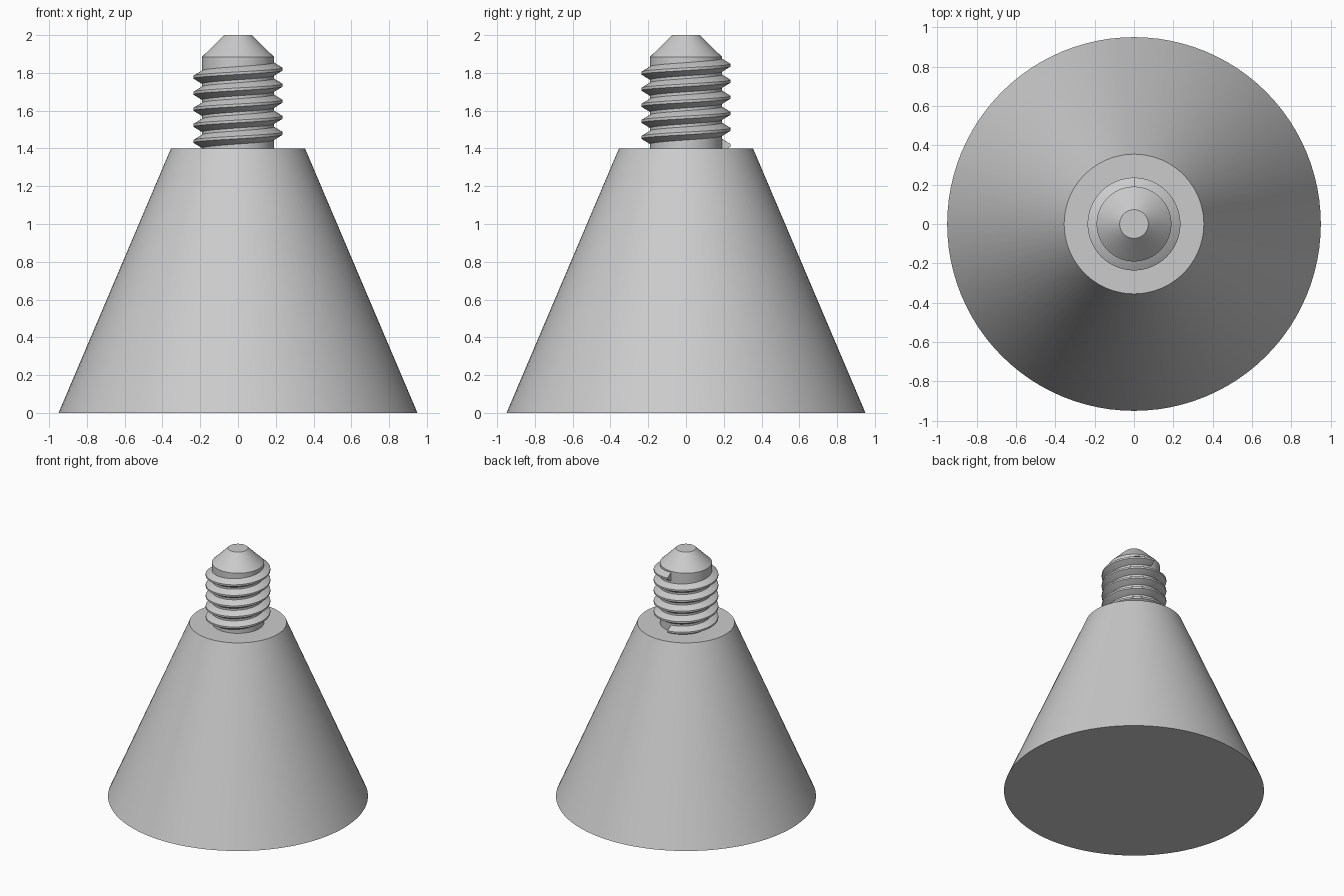
import bpy, bmesh
from math import cos, sin, tau, radians

cube = bpy.data.objects.get("Cube")
if cube:
    bpy.data.objects.remove(cube, do_unlink=True)

grey = bpy.data.materials.new("plain grey")
grey.use_nodes = True
colour = (0.6, 0.6, 0.6, 1)
grey.diffuse_color = colour
grey.node_tree.nodes["Principled BSDF"].inputs["Base Color"].default_value = colour


def ring(bm, profile, angle, lift=0):
    return [bm.verts.new((r * cos(angle), r * sin(angle), z + lift)) for r, z in profile]


def bridge(bm, a, b):
    for i in range(len(a)):
        j = (i + 1) % len(a)
        bm.faces.new((a[i], b[i], b[j], a[j]))


def finish(name, bm):
    bmesh.ops.recalc_face_normals(bm, faces=bm.faces)
    mesh = bpy.data.meshes.new(name)
    bm.to_mesh(mesh)
    bm.free()
    mesh.materials.append(grey)
    obj = bpy.data.objects.new(name, mesh)
    bpy.context.collection.objects.link(obj)
    bpy.ops.object.select_all(action="DESELECT")
    obj.select_set(True)
    bpy.context.view_layer.objects.active = obj
    bpy.ops.object.shade_smooth_by_angle(angle=radians(25))


def turned(name, profile, sides=96):
    """Stack of circles joined into a closed solid with flat ends."""
    bm = bmesh.new()
    rings = []
    for r, z in profile:
        rings.append([bm.verts.new((r * cos(tau * i / sides), r * sin(tau * i / sides), z))
                      for i in range(sides)])
    for a, b in zip(rings, rings[1:]):
        bridge(bm, a, b)
    bm.faces.new(rings[0])
    bm.faces.new(rings[-1])
    finish(name, bm)


# Tapered body and the chamfered stud set into its top
turned("tapered_body", [(0.95, 0), (0.355, 1.4)])
turned("stud_core", [(0.19, 1.36), (0.19, 1.885), (0.073, 2.0)])

# Right-handed screw thread, starting and ending at the back
turns, pitch, steps = 5, 0.085, 64
section = [(0.18, -0.039), (0.19, -0.035), (0.236, -0.007),
           (0.236, 0.007), (0.19, 0.035), (0.18, 0.039)]
bm = bmesh.new()
rings = [ring(bm, section, tau * (0.25 + i / steps), 1.416 + pitch * i / steps)
         for i in range(turns * steps + 1)]
for a, b in zip(rings, rings[1:]):
    bridge(bm, a, b)
bm.faces.new(rings[0])
bm.faces.new(rings[-1])
finish("screw_thread", bm)
